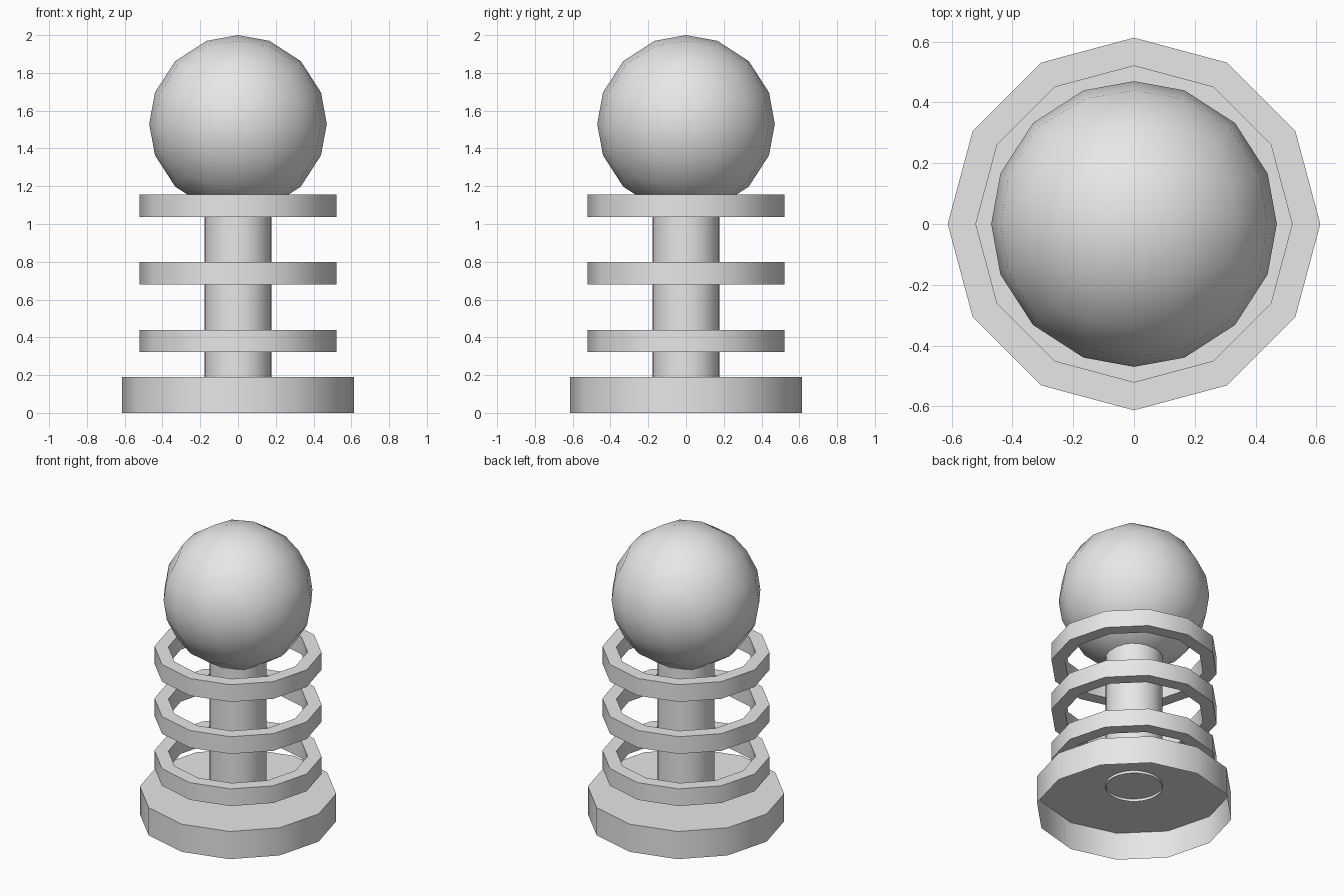
import bpy, bmesh, math

if "Cube" in bpy.data.objects:
    bpy.data.objects.remove(bpy.data.objects["Cube"])

grey = bpy.data.materials.new("light_grey")
grey.diffuse_color = (0.8, 0.8, 0.8, 1)
grey.use_nodes = True
grey.node_tree.nodes["Principled BSDF"].inputs["Base Color"].default_value = grey.diffuse_color


def add(name, bm):
    mesh = bpy.data.meshes.new(name)
    bm.to_mesh(mesh)
    bm.free()
    mesh.materials.append(grey)
    ob = bpy.data.objects.new(name, mesh)
    bpy.context.collection.objects.link(ob)
    bpy.ops.object.select_all(action='DESELECT')
    ob.select_set(True)
    bpy.context.view_layer.objects.active = ob
    bpy.ops.object.shade_smooth_by_angle(angle=math.radians(40))
    return ob


def lathe(name, profile, sides, closed=False, cap=False):
    """Sweep (radius, z) points round the z axis."""
    bm = bmesh.new()
    loops = []
    for r, z in profile:
        loops.append([bm.verts.new((r * math.cos(2 * math.pi * i / sides),
                                    r * math.sin(2 * math.pi * i / sides), z))
                      for i in range(sides)])
    pairs = list(zip(loops, loops[1:]))
    if closed:
        pairs.append((loops[-1], loops[0]))
    for a, b in pairs:
        for i in range(sides):
            j = (i + 1) % sides
            bm.faces.new((a[i], a[j], b[j], b[i]))
    if cap:
        bm.faces.new(loops[-1])
    return add(name, bm)


# base: a shallow cup, open underneath
lathe("base", [(0.613, 0), (0.613, 0.19)], 12, cap=True)

# central post, its end just poking through the base top
lathe("post", [(0.177, 0.172), (0.177, 1.12)], 24)

# three floating rings
for k, z in enumerate((0.322, 0.68, 1.037)):
    lathe(f"ring_{k + 1}", [(0.435, z), (0.522, z), (0.522, z + 0.118),
                            (0.435, z + 0.118)], 12, closed=True)

# ball: cube grid rounded to a sphere
bm = bmesh.new()
bmesh.ops.create_cube(bm, size=2)
bmesh.ops.subdivide_edges(bm, edges=bm.edges[:], cuts=3, use_grid_fill=True)
for v in bm.verts:
    x, y, z = v.co
    a, b, c = x * x, y * y, z * z
    v.co = (0.47 * x * math.sqrt(1 - b / 2 - c / 2 + b * c / 3),
            0.47 * y * math.sqrt(1 - a / 2 - c / 2 + a * c / 3),
            0.47 * z * math.sqrt(1 - a / 2 - b / 2 + a * b / 3) + 1.53)
add("ball", bm)
